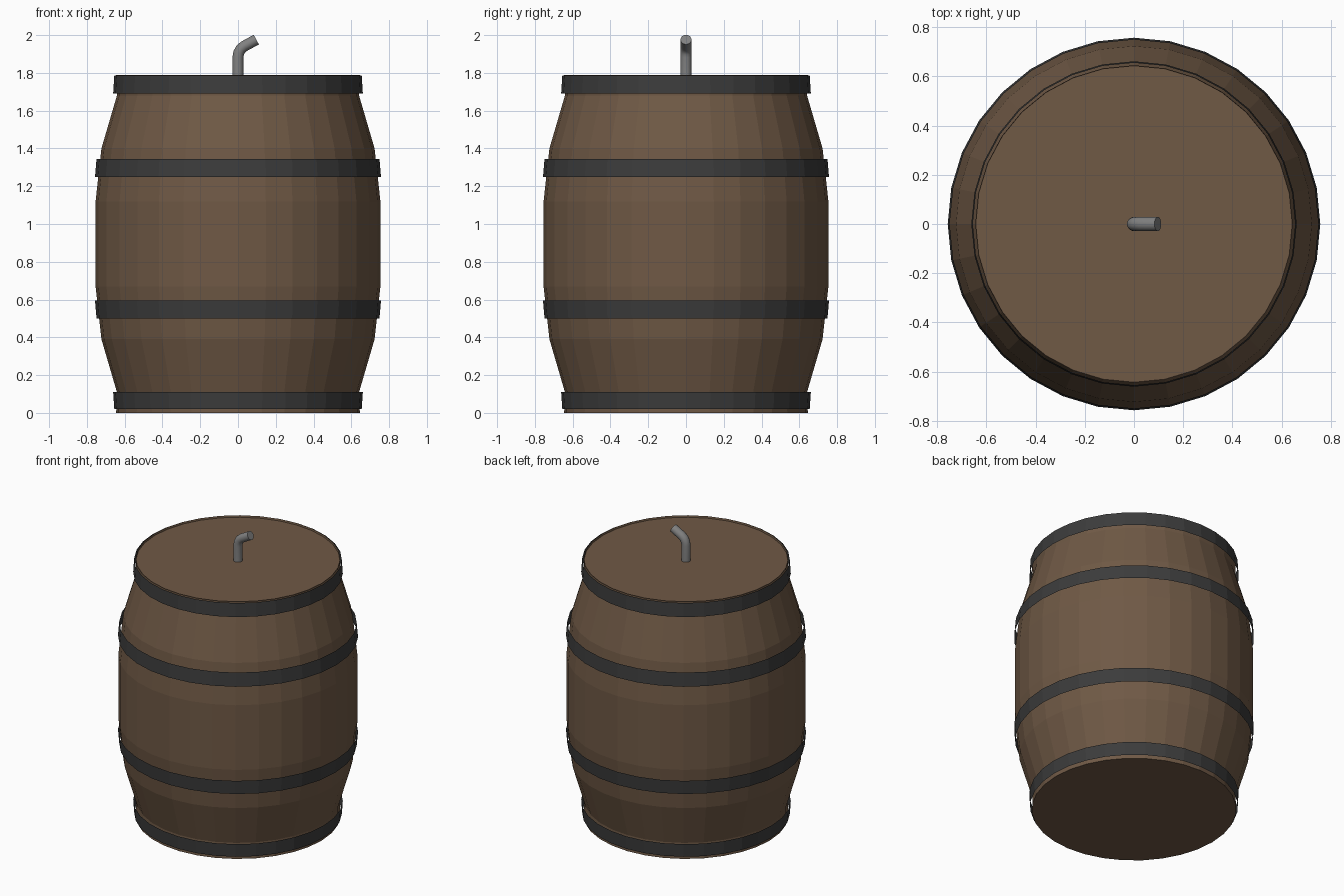
import bpy, bmesh
from math import sin, cos, tau

if "Cube" in bpy.data.objects:
    bpy.data.objects.remove(bpy.data.objects["Cube"])

SIDES = 32

def material(name, rgb):
    m = bpy.data.materials.new(name)
    m.diffuse_color = (*rgb, 1)
    m.use_nodes = True
    m.node_tree.nodes["Principled BSDF"].inputs["Base Color"].default_value = m.diffuse_color
    return m

wood = material("wood", (0.16, 0.10, 0.06))
iron = material("dark_iron", (0.045, 0.045, 0.045))
steel = material("steel", (0.22, 0.22, 0.22))

def lathe(name, profile, mat, cap=False):
    """Revolve (radius, z) points about z; optionally close both ends."""
    bm = bmesh.new()
    rings = [[bm.verts.new((r * cos(tau * i / SIDES), r * sin(tau * i / SIDES), z))
              for i in range(SIDES)] for r, z in profile]
    for a, b in zip(rings, rings[1:]):
        for i in range(SIDES):
            j = (i + 1) % SIDES
            bm.faces.new((a[i], a[j], b[j], b[i]))
    if cap:
        bm.faces.new(rings[0][::-1])
        bm.faces.new(rings[-1])
    me = bpy.data.meshes.new(name)
    bm.to_mesh(me)
    bm.free()
    me.materials.append(mat)
    ob = bpy.data.objects.new(name, me)
    bpy.context.collection.objects.link(ob)
    return ob

# Bulging body, lid slightly recessed below the rim
lathe("barrel_body", [(0.645, 0), (0.641, 0.11), (0.723, 0.39), (0.754, 0.67),
                      (0.754, 1.12), (0.723, 1.40), (0.641, 1.68), (0.645, 1.79),
                      (0.643, 1.777)], wood, cap=True)

# Thin open hoops: bottom radius, bottom z, top radius, top z
hoops = {
    "bottom_hoop": (0.655, 0.02, 0.661, 0.11),
    "lower_hoop": (0.749, 0.50, 0.757, 0.595),
    "upper_hoop": (0.757, 1.25, 0.749, 1.345),
    "top_hoop": (0.661, 1.69, 0.655, 1.785),
}
for name, (r0, z0, r1, z1) in hoops.items():
    lathe(name, [(r0, z0), (r1, z1)], iron)

# Bent pipe on the lid
path = [(0, 1.775), (0, 1.885), (0.004, 1.907), (0.015, 1.927),
        (0.034, 1.942), (0.097, 1.976)]
curve = bpy.data.curves.new("bent_pipe", 'CURVE')
curve.dimensions = '3D'
curve.bevel_depth = 0.029
curve.bevel_resolution = 6
curve.use_fill_caps = True
spline = curve.splines.new('POLY')
spline.points.add(len(path) - 1)
for p, (x, z) in zip(spline.points, path):
    p.co = (x, 0, z, 1)
curve.materials.append(steel)
bpy.context.collection.objects.link(bpy.data.objects.new("bent_pipe", curve))
